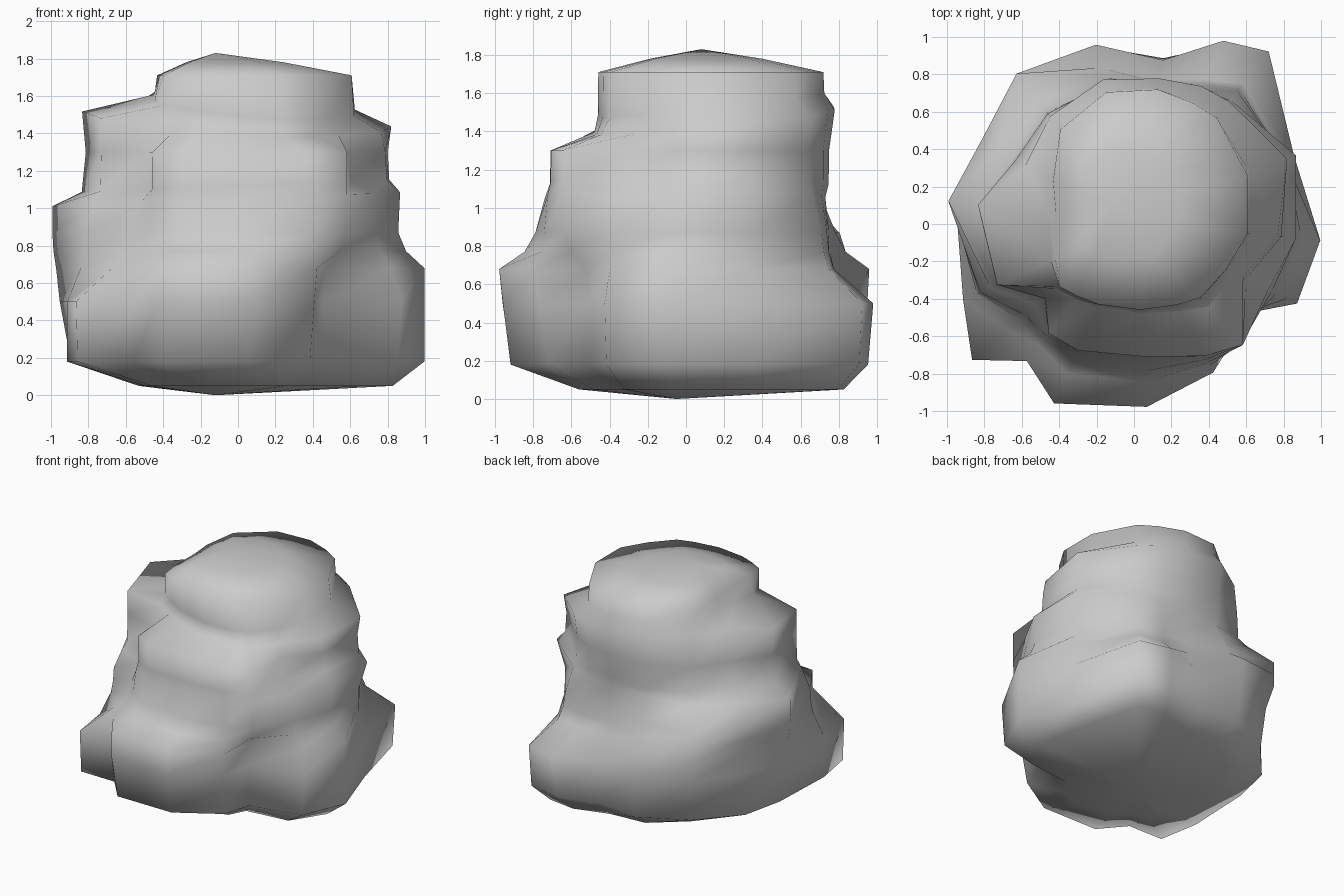
import bpy, bmesh
from math import radians, sin, cos

if "Cube" in bpy.data.objects:
    bpy.data.objects.remove(bpy.data.objects["Cube"])

# Directions (degrees) of the ridges and hollows around the boulder
ANGLES = [-5, 23, 52, 64, 80, 102, 128, 152, 173, 204, 220, 232, 246, 274, 298, 312, 334]

# Stacked tiers: height, radius in each direction
TIERS = [
    (0.18, [1.0, .92, 1.15, 1.06, .90, .94, .92, .93, .90, 1.0, 1.12, .92, 1.0, .92, .82, .68, .95]),
    (0.50, [1.0, .93, 1.17, 1.09, .89, .97, .96, .92, .96, 1.0, 1.13, .93, 1.05, .96, .87, .68, .97]),
    (0.68, [1.0, .88, .95, .86, .78, .98, 1.02, .92, .98, .92, .88, .93, 1.05, .98, .90, .70, .91]),
    (0.87, [.86, .88, .90, .82, .76, .80, 1.02, .93, 1.0, .90, .76, .78, .80, .79, .84, .86, .82]),
    (1.05, [.87, .94, .84, .79, .74, .73, .82, .84, 1.0, .84, .68, .76, .75, .74, .82, .87, .80]),
    (1.30, [.79, .87, .81, .80, .76, .76, .75, .72, .82, .80, .62, .74, .74, .71, .80, .87, .65]),
    (1.46, [.77, .89, .83, .82, .79, .79, .73, .66, .84, .80, .54, .51, .48, .48, .53, .60, .60]),
    (1.71, [.61, .66, .72, .72, .73, .72, .64, .49, .42, .46, .52, .49, .47, .46, .49, .53, .55]),
]
# Ledge slopes at these tiers, and the extra ring closing each ledge:
# tier height -> (tilt, ring height, share of the lower radius)
LEDGES = {
    0.68: (0.0, 0.77, 0.3),
    1.05: (-0.04, 1.12, 0.12),
    1.46: (0.05, 1.55, 0.08),
}
APEX = (-0.12, 0.08, 1.83)
BASE = (-0.12, -0.05, 0.0)

bm = bmesh.new()


def add_ring(height, radii, tilt=0.0):
    ring = []
    for a, r in zip(ANGLES, radii):
        c, s = cos(radians(a)), sin(radians(a))
        ring.append(bm.verts.new((r * c, r * s, height + tilt * (1.2 * s + c) if tilt < 0
                                  else height + tilt * (1.2 * s - c))))
    return ring


def bridge(low, high):
    n = len(low)
    for i in range(n):
        j = (i + 1) % n
        bm.faces.new((low[i], low[j], high[j], high[i]))


# Undercut foot, wider towards the right and back
foot = [r * (0.71 + 0.13 * cos(radians(a)) + 0.11 * sin(radians(a)))
        for a, r in zip(ANGLES, TIERS[0][1])]
rings = [add_ring(0.05, foot)]

# Body: each ledge steps in sharply to the radius of the tier above
for k, (z, radii) in enumerate(TIERS):
    tilt, step_z, share = LEDGES.get(z, (0.0, None, 0.0))
    # the middle ledge is higher on the right, the top one on the left
    if z == 1.05:
        ring = add_ring(z, radii)
        for v in ring:
            v.co.z += 0.04 * v.co.x
    else:
        ring = add_ring(z, radii, tilt)
    rings.append(ring)
    if step_z:
        mix = [share * lo + (1 - share) * hi for lo, hi in zip(radii, TIERS[k + 1][1])]
        ring = add_ring(step_z, mix, max(tilt, 0.0))
        if z == 1.05:
            for v in ring:
                v.co.z += 0.04 * v.co.x
        rings.append(ring)

# Crown: the rim slopes up to the apex
crown = []
for v in rings[-1]:
    co = v.co.lerp(APEX, 0.5)
    co.z = 1.78
    crown.append(bm.verts.new(co))
rings.append(crown)
for low, high in zip(rings, rings[1:]):
    bridge(low, high)

# Close the crown and the shallow underside
top, bottom = bm.verts.new(APEX), bm.verts.new(BASE)
for i in range(len(ANGLES)):
    j = (i + 1) % len(ANGLES)
    bm.faces.new((crown[i], crown[j], top))
    bm.faces.new((rings[0][j], rings[0][i], bottom))

bmesh.ops.recalc_face_normals(bm, faces=bm.faces)
for f in bm.faces:
    f.smooth = True
mesh = bpy.data.meshes.new("boulder")
bm.to_mesh(mesh)
bm.free()
boulder = bpy.data.objects.new("boulder", mesh)
bpy.context.collection.objects.link(boulder)
